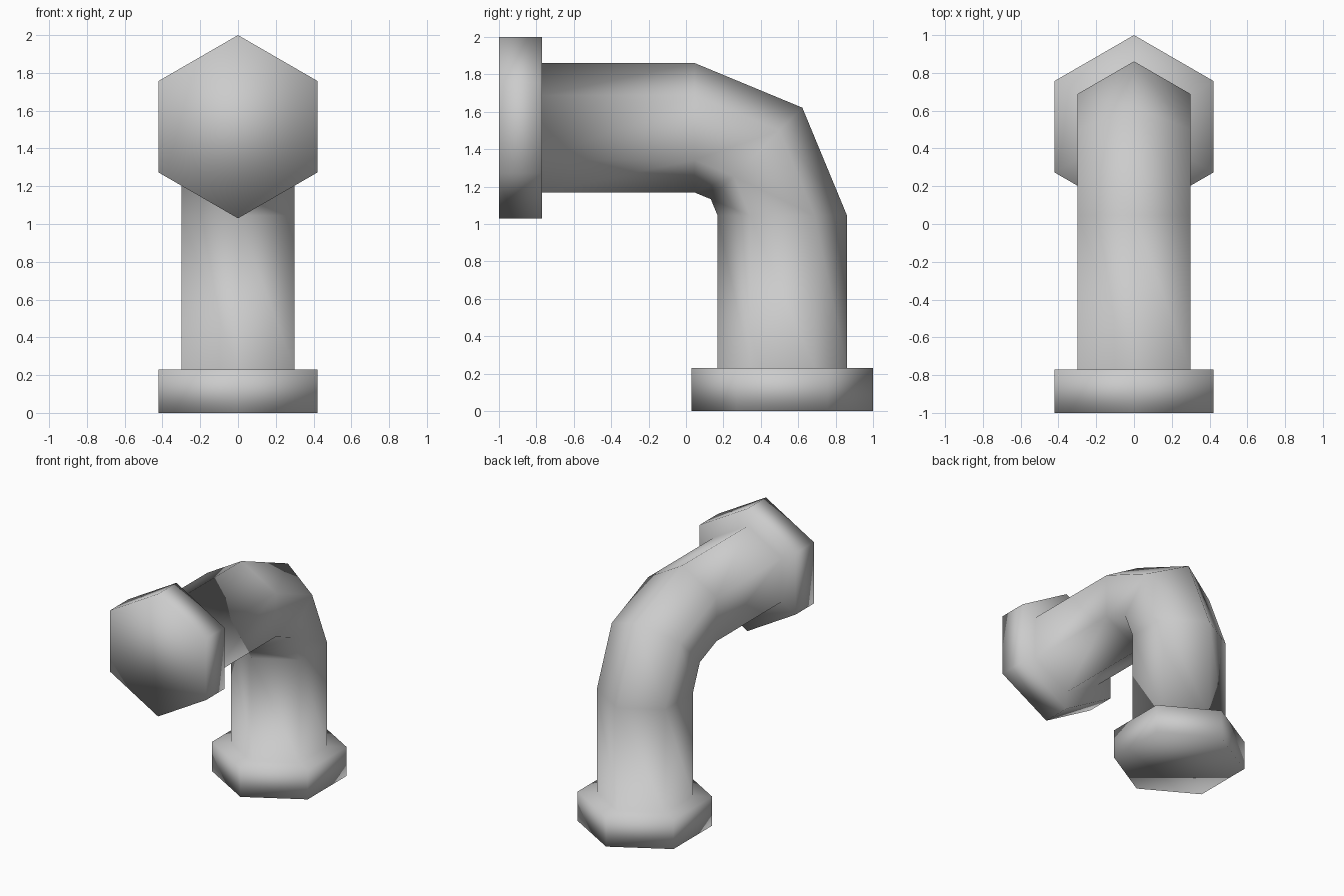
import bpy, bmesh
from math import sin, cos, pi
from mathutils import Vector

cube = bpy.data.objects.get("Cube")
if cube:
    bpy.data.objects.remove(cube, do_unlink=True)

SIDES = 6
PIPE_R, FLANGE_R = 0.346, 0.485
FLANGE_T = 0.23
BEND_R = 0.47
AXIS_Y = 1 - FLANGE_R              # axis of the upright pipe
BEND_Y = AXIS_Y - BEND_R           # bend centre
BEND_Z = 2 - FLANGE_R - BEND_R

grey = bpy.data.materials.new("pipe_grey")
grey.use_nodes = True
colour = (0.6, 0.6, 0.6, 1)
grey.diffuse_color = colour
grey.node_tree.nodes["Principled BSDF"].inputs["Base Color"].default_value = colour

# Each station: centre (y, z), bend angle, radius
stations = [(AXIS_Y, 0, 0, FLANGE_R),
            (AXIS_Y, FLANGE_T, 0, FLANGE_R),
            (AXIS_Y, FLANGE_T, 0, PIPE_R)]
# Elbow
for i in range(3):
    a = i * pi / 4
    stations.append((BEND_Y + BEND_R * cos(a), BEND_Z + BEND_R * sin(a), a, PIPE_R))
# Front flange
top_z = BEND_Z + BEND_R
stations += [(FLANGE_T - 1, top_z, pi / 2, PIPE_R),
             (FLANGE_T - 1, top_z, pi / 2, FLANGE_R),
             (-1, top_z, pi / 2, FLANGE_R)]

# Sweep a hexagon through the stations
bm = bmesh.new()
rings = []
for y, z, a, r in stations:
    outward = Vector((0, cos(a), sin(a)))
    ring = []
    for k in range(SIDES):
        t = 2 * pi * k / SIDES
        p = Vector((0, y, z)) + r * (outward * cos(t) + Vector((sin(t), 0, 0)))
        ring.append(bm.verts.new(p))
    rings.append(ring)
for low, high in zip(rings, rings[1:]):
    for k in range(SIDES):
        n = (k + 1) % SIDES
        bm.faces.new((low[k], low[n], high[n], high[k]))

# End caps
bm.faces.new(rings[0])
bm.faces.new(rings[-1])
bmesh.ops.recalc_face_normals(bm, faces=bm.faces)
for f in bm.faces:
    f.smooth = True

mesh = bpy.data.meshes.new("elbow_pipe")
bm.to_mesh(mesh)
bm.free()
mesh.materials.append(grey)
pipe = bpy.data.objects.new("elbow_pipe", mesh)
bpy.context.collection.objects.link(pipe)
